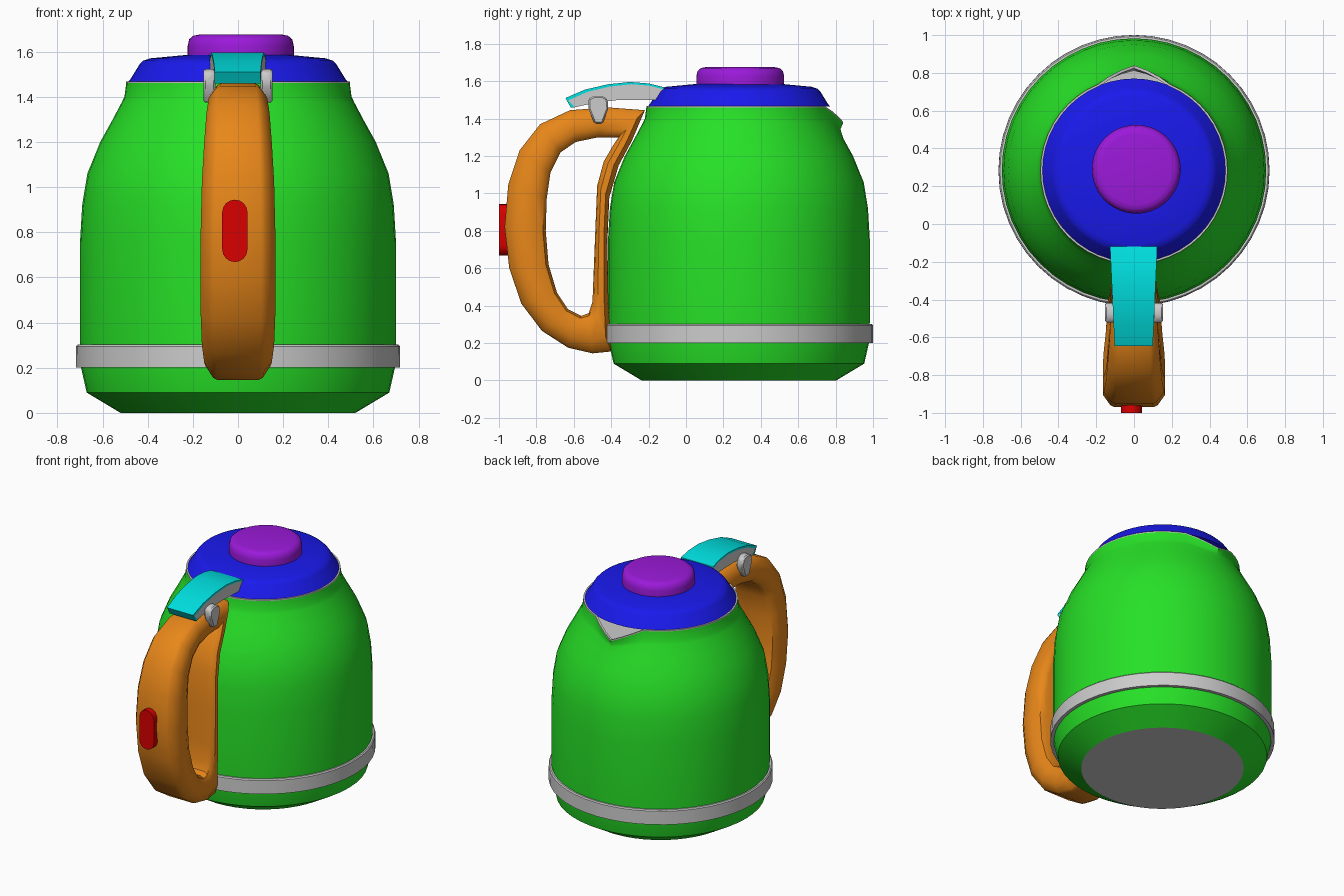
import bpy, bmesh
from math import sin, cos, pi, radians

if "Cube" in bpy.data.objects:
    bpy.data.objects.remove(bpy.data.objects["Cube"])

CY = 0.283      # centre of the round body along y
SEG = 48


def material(name, rgb):
    m = bpy.data.materials.new(name)
    m.diffuse_color = (*rgb, 1)
    m.use_nodes = True
    m.node_tree.nodes["Principled BSDF"].inputs["Base Color"].default_value = m.diffuse_color
    return m


GREEN = material("green", (0.02, 0.75, 0.02))
BLUE = material("blue", (0.01, 0.01, 0.85))
PURPLE = material("purple", (0.33, 0.01, 0.7))
ORANGE = material("orange", (0.8, 0.24, 0.01))
CYAN = material("cyan", (0.0, 0.75, 0.75))
RED = material("red", (0.7, 0.0, 0.0))


def finish(name, bm, mat=None, angle=35):
    bmesh.ops.remove_doubles(bm, verts=bm.verts, dist=1e-5)
    bmesh.ops.recalc_face_normals(bm, faces=bm.faces)
    me = bpy.data.meshes.new(name)
    bm.to_mesh(me)
    bm.free()
    ob = bpy.data.objects.new(name, me)
    bpy.context.collection.objects.link(ob)
    if mat:
        me.materials.append(mat)
    bpy.ops.object.select_all(action='DESELECT')
    ob.select_set(True)
    bpy.context.view_layer.objects.active = ob
    bpy.ops.object.shade_smooth_by_angle(angle=radians(angle))
    return ob


def revolve(name, profile, mat=None, cx=0.0, cy=CY, spout=False, closed=False, angle=35):
    """Spin an (r, z) profile about a vertical axis; optionally pull a spout."""
    bm = bmesh.new()
    rings = []
    for r, z in profile:
        ring = []
        for i in range(SEG):
            a = 2 * pi * i / SEG
            rr, zz = r, z
            if spout and sin(a) > 0:
                w = max(0, 1 - abs(cos(a)) / 0.38) * min(1, max(0, (z - 1.29) / 0.17))
                rr, zz = r + 0.062 * w, z - 0.085 * w
            ring.append(bm.verts.new((cx + rr * cos(a), cy + rr * sin(a), zz)))
        rings.append(ring)
    pairs = list(zip(rings, rings[1:])) + ([(rings[-1], rings[0])] if closed else [])
    for lo, hi in pairs:
        for i in range(SEG):
            j = (i + 1) % SEG
            bm.faces.new((lo[i], lo[j], hi[j], hi[i]))
    bmesh.ops.dissolve_degenerate(bm, edges=bm.edges, dist=1e-5)
    return finish(name, bm, mat, angle)


def prism(name, outline, x0, x1, mat=None, taper=None, bevel=0.0):
    """Extrude a (y, z) outline along x; taper(y) scales the width."""
    bm = bmesh.new()
    k = taper or (lambda y: 1)
    sides = [[bm.verts.new((x * k(y), y, z)) for y, z in outline] for x in (x0, x1)]
    n = len(outline)
    for s in sides:
        bm.faces.new(s)
    for i in range(n):
        j = (i + 1) % n
        bm.faces.new((sides[0][i], sides[0][j], sides[1][j], sides[1][i]))
    if bevel:
        bmesh.ops.bevel(bm, geom=list(bm.edges), offset=bevel, segments=1, affect='EDGES')
    return finish(name, bm, mat)


# Body shell, neck lining, base and trim ring
revolve("body", [(0.52, 0), (0.67, 0.09), (0.695, 0.2), (0.70, 0.32), (0.70, 0.75), (0.69, 0.92),
                 (0.667, 1.06), (0.61, 1.2), (0.56, 1.29), (0.515, 1.375), (0.503, 1.40),
                 (0.495, 1.46)], GREEN, spout=True)
revolve("neck_lining", [(0.495, 1.46), (0.495, 1.468), (0.48, 1.468), (0.488, 1.40),
                        (0.54, 1.29), (0.58, 1.22), (0, 1.22)], spout=True)
revolve("base", [(0, 0), (0.52, 0), (0.50, 0.01), (0, 0.01)])
revolve("trim_ring", [(0.69, 0.2), (0.718, 0.2), (0.717, 0.295), (0.71, 0.302), (0.69, 0.302)],
        closed=True)

# Lid and knob
revolve("lid", [(0, 1.465), (0.487, 1.465), (0.475, 1.48), (0.435, 1.545), (0.42, 1.56),
                (0.39, 1.57), (0.2, 1.588), (0, 1.588)], BLUE)
revolve("knob", [(0, 1.58), (0.235, 1.58), (0.235, 1.625), (0.228, 1.655), (0.21, 1.67),
                 (0.185, 1.675), (0, 1.675)], PURPLE, cx=0.012, cy=0.29, angle=50)

# Handle loop: outer y, z, inner y, z, half width at each station
stations = [
    (-0.22, 1.445, -0.36, 1.30, 0.11), (-0.42, 1.46, -0.47, 1.30, 0.12),
    (-0.62, 1.445, -0.59, 1.275, 0.13), (-0.78, 1.37, -0.67, 1.22, 0.14),
    (-0.89, 1.23, -0.725, 1.11, 0.15), (-0.95, 1.05, -0.745, 0.97, 0.16),
    (-0.97, 0.82, -0.75, 0.80, 0.165), (-0.945, 0.60, -0.735, 0.62, 0.165),
    (-0.88, 0.41, -0.69, 0.47, 0.165), (-0.77, 0.265, -0.63, 0.38, 0.16),
    (-0.63, 0.175, -0.56, 0.345, 0.15), (-0.50, 0.145, -0.52, 0.36, 0.145),
    (-0.40, 0.155, -0.50, 0.42, 0.14), (-0.415, 0.42, -0.495, 0.55, 0.15),
    (-0.42, 0.75, -0.485, 0.80, 0.15), (-0.41, 0.98, -0.475, 1.04, 0.145),
    (-0.36, 1.15, -0.44, 1.17, 0.13), (-0.29, 1.28, -0.385, 1.265, 0.12),
]
half = [(0.0, 0.62), (0.05, 0.76), (0.3, 1.0), (0.7, 1.0), (0.93, 0.86), (1.0, 0.66)]
section = half + [(u, -v) for u, v in reversed(half)]
bm = bmesh.new()
loops = [[bm.verts.new((v * w, oy + (iy - oy) * u, oz + (iz - oz) * u)) for u, v in section]
         for oy, oz, iy, iz, w in stations]
for a, b in zip(loops, loops[1:] + loops[:1]):
    for i in range(len(section)):
        j = (i + 1) % len(section)
        bm.faces.new((a[i], a[j], b[j], b[i]))
finish("handle", bm, ORANGE, 40)

# Indicator: a stadium-shaped button on the back of the grip
bm = bmesh.new()
outline = []
for i in range(18):
    a = pi * (i % 9) / 8 + (pi if i >= 9 else 0)
    cz = 0.888 if i < 9 else 0.724
    outline.append(bm.verts.new((-0.014 + 0.056 * cos(a), -1.0, cz + 0.056 * sin(a))))
face = bm.faces.new(outline)
ext = bmesh.ops.extrude_face_region(bm, geom=[face], use_keep_orig=True)
for v in ext["geom"]:
    if isinstance(v, bmesh.types.BMVert):
        v.co.y = -0.93
finish("button", bm, RED)

# Lid lever with a coloured cover over its top and tip
top = [(-0.12, 1.568), (-0.20, 1.588), (-0.30, 1.596), (-0.42, 1.583), (-0.54, 1.555),
       (-0.645, 1.51), (-0.615, 1.458)]
under = [(-0.59, 1.462), (-0.48, 1.485), (-0.36, 1.50), (-0.12, 1.50)]


def lever_taper(y):
    return 1 + 0.22 * (y + 0.62) / 0.5


inner = [(y * 0.975, z - 0.012) for y, z in top[:-1]] + [(-0.595, 1.460)]
prism("lever", inner + under, -0.102, 0.100, taper=lever_taper)
prism("lever_cover", top + inner[::-1], -0.104, 0.101, CYAN, taper=lever_taper)

# Pivot lugs on both sides of the handle top
lug = [(-0.49, 1.375), (-0.445, 1.375), (-0.415, 1.455), (-0.42, 1.505), (-0.45, 1.522),
       (-0.49, 1.522), (-0.522, 1.505), (-0.522, 1.455)]
for side, s in (("left", -1), ("right", 1)):
    prism(side + "_pivot_lug", lug, s * 0.10, s * 0.153, bevel=0.008)
